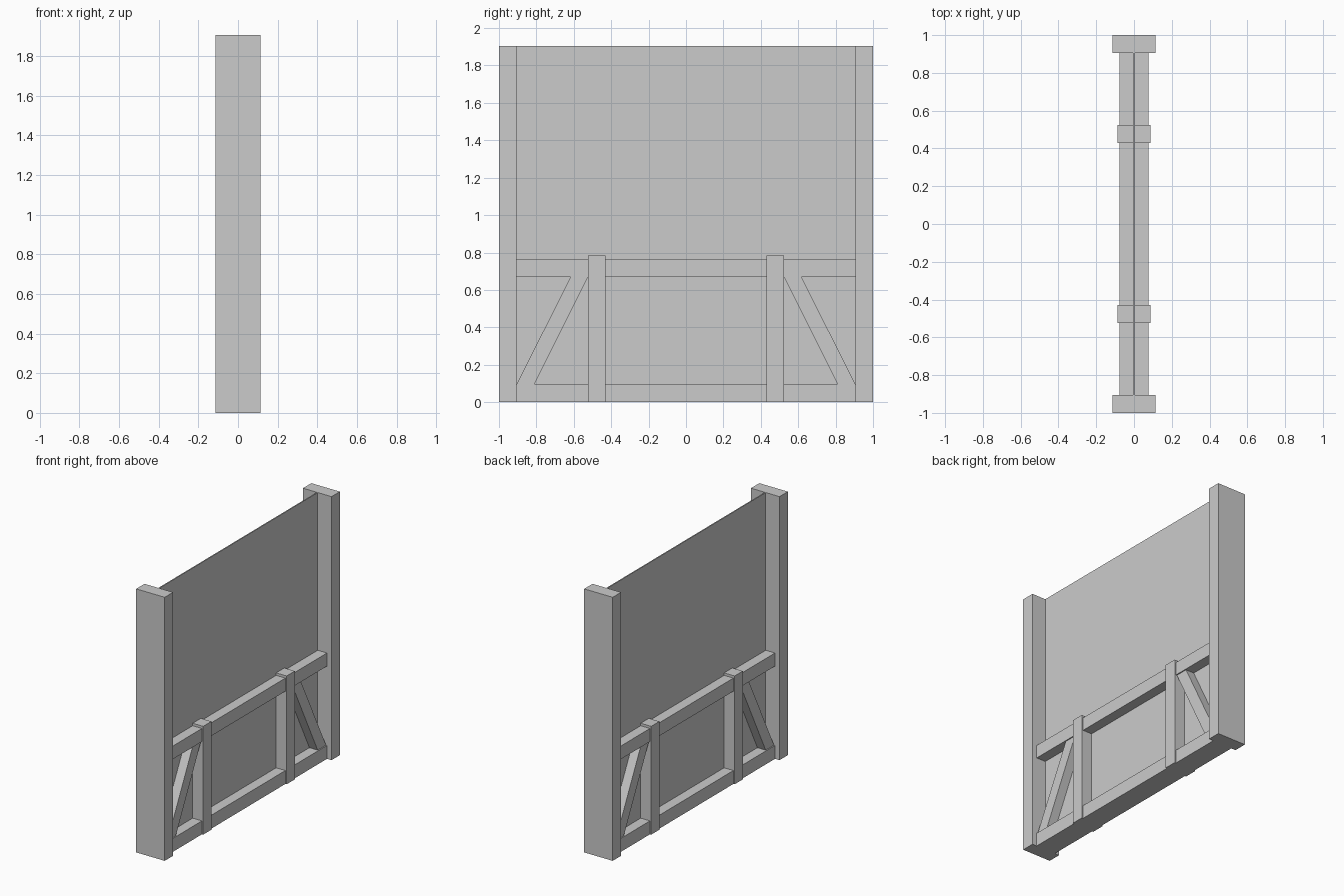
import bpy
import bmesh

cube = bpy.data.objects.get("Cube")
if cube:
    bpy.data.objects.remove(cube, do_unlink=True)

grey = bpy.data.materials.new("plain_grey")
grey.use_nodes = True
colour = (0.6, 0.6, 0.6, 1)
grey.diffuse_color = colour
grey.node_tree.nodes["Principled BSDF"].inputs["Base Color"].default_value = colour


def slab(name, outline, half):
    """Extrude a (y, z) outline to +-half along x."""
    bm = bmesh.new()
    face = bm.faces.new([bm.verts.new((-half, y, z)) for y, z in outline])
    ext = bmesh.ops.extrude_face_region(bm, geom=[face])
    verts = [v for v in ext["geom"] if isinstance(v, bmesh.types.BMVert)]
    bmesh.ops.translate(bm, verts=verts, vec=(2 * half, 0, 0))
    bmesh.ops.recalc_face_normals(bm, faces=bm.faces)
    mesh = bpy.data.meshes.new(name)
    bm.to_mesh(mesh)
    bm.free()
    mesh.materials.append(grey)
    obj = bpy.data.objects.new(name, mesh)
    bpy.context.collection.objects.link(obj)


def box(name, y0, y1, z0, z1, half):
    slab(name, [(y0, z0), (y1, z0), (y1, z1), (y0, z1)], half)


HEIGHT = 1.905
INNER = 0.905        # inner side of the end posts
RAIL_LOW = 0.097     # top of the bottom rail
RAIL_HIGH = 0.67     # underside of the middle rail

# Wall panel and the rails on both of its sides
box("wall_panel", -INNER, INNER, 0, HEIGHT, 0.004)
box("bottom_rail", -INNER, INNER, 0, RAIL_LOW, 0.078)
box("middle_rail", -INNER, INNER, RAIL_HIGH, 0.765, 0.078)

# Mirrored posts, studs and leaning braces
for side, s in (("front", -1), ("back", 1)):
    box(side + "_post", s * INNER, s, 0, HEIGHT, 0.114)
    box(side + "_stud", s * 0.43, s * 0.523, 0, 0.783, 0.088)
    slab(side + "_brace",
         [(s * INNER, RAIL_LOW), (s * 0.81, RAIL_LOW),
          (s * 0.523, RAIL_HIGH), (s * 0.617, RAIL_HIGH)], 0.07)
